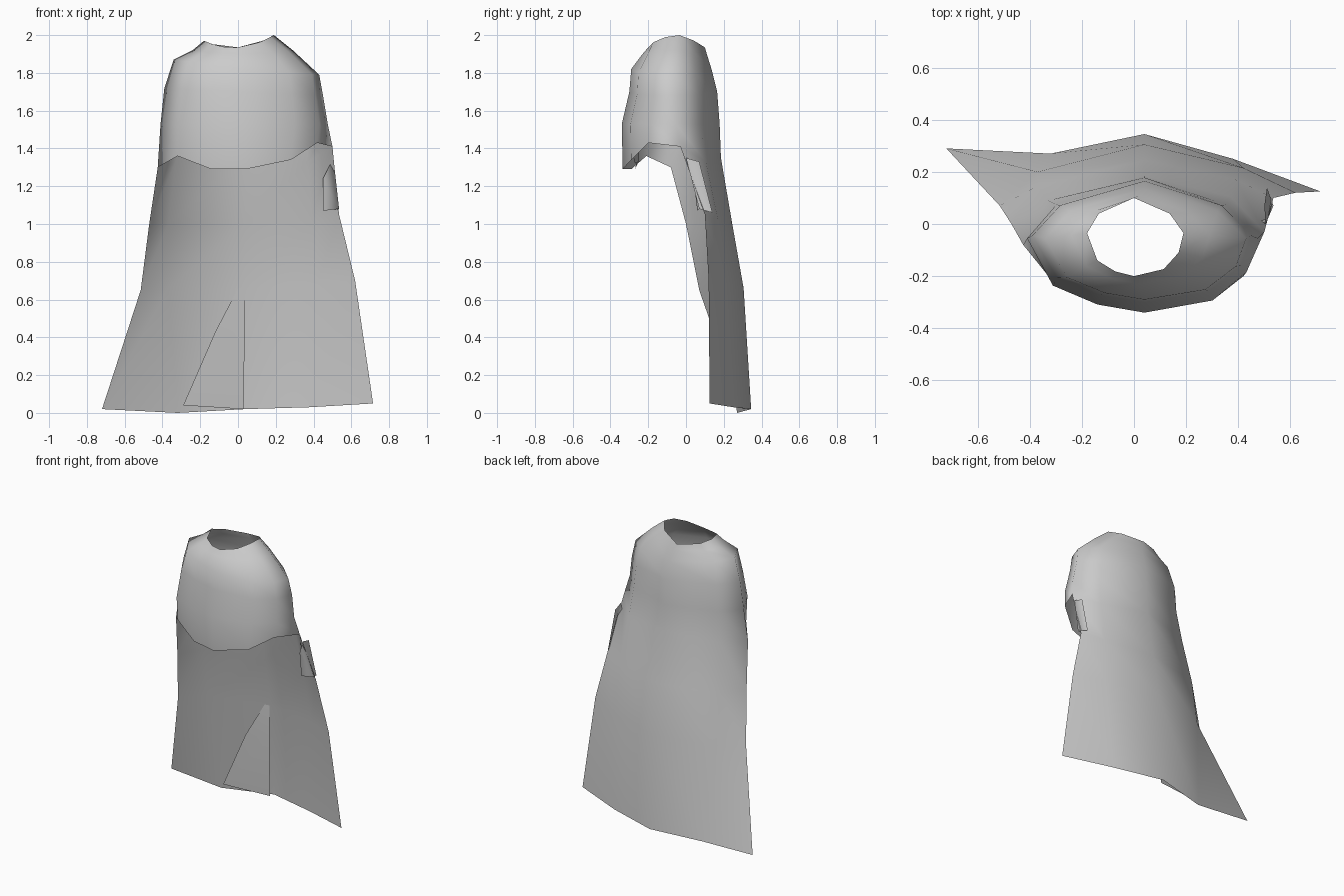
import bpy, bmesh
from mathutils import Vector


def add_object(name, bm):
    bmesh.ops.remove_doubles(bm, verts=bm.verts, dist=0.001)
    for f in bm.faces:
        f.smooth = True
    mesh = bpy.data.meshes.new(name)
    bm.to_mesh(mesh)
    bm.free()
    ob = bpy.data.objects.new(name, mesh)
    bpy.context.collection.objects.link(ob)
    return ob


def loft(bm, rows, closed=False):
    """Bridge neighbouring rows of bmesh vertices with quads."""
    for a, b in zip(rows, rows[1:]):
        n = len(a)
        for i in range(n if closed else n - 1):
            j = (i + 1) % n
            bm.faces.new((a[i], b[i], b[j], a[j]))


def sheet(name, rows):
    bm = bmesh.new()
    loft(bm, [[bm.verts.new(p) for p in row] for row in rows])
    return add_object(name, bm)


# cross-section columns: front, right side, back, left side
UNIT = [(0, -1), (.6, -.82), (.9, -.4), (1, .1), (.72, .6),
        (0, 1), (-.75, .6), (-1, .1), (-.78, -.6), (-.4, -.88)]

# shoulder rings: z, left x, right x, front y, back y, centre x, side lift, left-right tilt
RINGS = [(1.935, -.18, .19, -.20, .10, .00, .05, .015),
         (1.90, -.24, .29, -.23, .11, .02, .02, .00),
         (1.82, -.34, .43, -.29, .135, .04, .01, -.04),
         (1.70, -.39, .45, -.30, .165, .04, .00, -.02),
         (1.53, -.41, .475, -.34, .178, .04, .00, .00)]

bm = bmesh.new()
rings = []
for z, xl, xr, yf, yb, xc, lift, tilt in RINGS:
    ring = []
    for u, v in UNIT:
        x = xc + (u * (xr - xc) if u > 0 else u * (xc - xl))
        y = (yf + yb) / 2 + v * (yb - yf) / 2
        ring.append(bm.verts.new((x, y, z + lift * u * u + tilt * u)))
    rings.append(ring)
loft(bm, rings, closed=True)
last = rings[-1]

# front hem of the mantle, from left side round to right side
front_hem = [(-.425, -.08, 1.30), (-.32, -.21, 1.36), (-.14, -.29, 1.29),
             (.04, -.335, 1.29), (.28, -.29, 1.34), (.42, -.20, 1.43), (.50, -.03, 1.41)]
top = [last[i] for i in (7, 8, 9, 0, 1, 2, 3)]
loft(bm, [top, [bm.verts.new(p) for p in front_hem]])

# long back drape, from right edge round to left edge
drape = [
    [(.50, -.03, 1.41), (.37, .105, 1.33), (.04, .185, 1.35), (-.33, .09, 1.33), (-.425, -.08, 1.30)],
    [(.535, .10, 1.05), (.39, .17, 1.02), (.04, .245, 1.0), (-.37, .145, 1.0), (-.47, .00, 1.0)],
    [(.62, .12, .70), (.42, .215, .68), (.04, .305, .66), (-.37, .20, .66), (-.515, .07, .65)],
    [(.715, .125, .05), (.38, .25, .03), (.04, .345, .02), (-.32, .27, .0), (-.72, .29, .02)],
]
loft(bm, [last[3:8]] + [[bm.verts.new(p) for p in row] for row in drape])
add_object("cloak", bm)

# overlapping fold at the centre of the back
sheet("back_fold", [
    [(.035, .30, .66), (.0, .295, .66)],
    [(.035, .30, .43), (-.12, .255, .43)],
    [(.03, .31, .02), (-.29, .25, .04)],
])

# mantle end wrapped around the right edge of the drape
sheet("side_flap", [
    [(.45, .04, 1.24), (.505, .0, 1.35), (.50, .07, 1.33)],
    [(.45, .06, 1.07), (.535, .07, 1.08), (.51, .14, 1.06)],
])

# inner layer behind the front hem
sheet("front_lining", [
    [(-.16, -.25, 1.38), (-.08, -.27, 1.40), (.05, -.29, 1.40)],
    [(-.14, -.27, 1.29), (-.09, -.25, 1.33), (.05, -.27, 1.32)],
])
